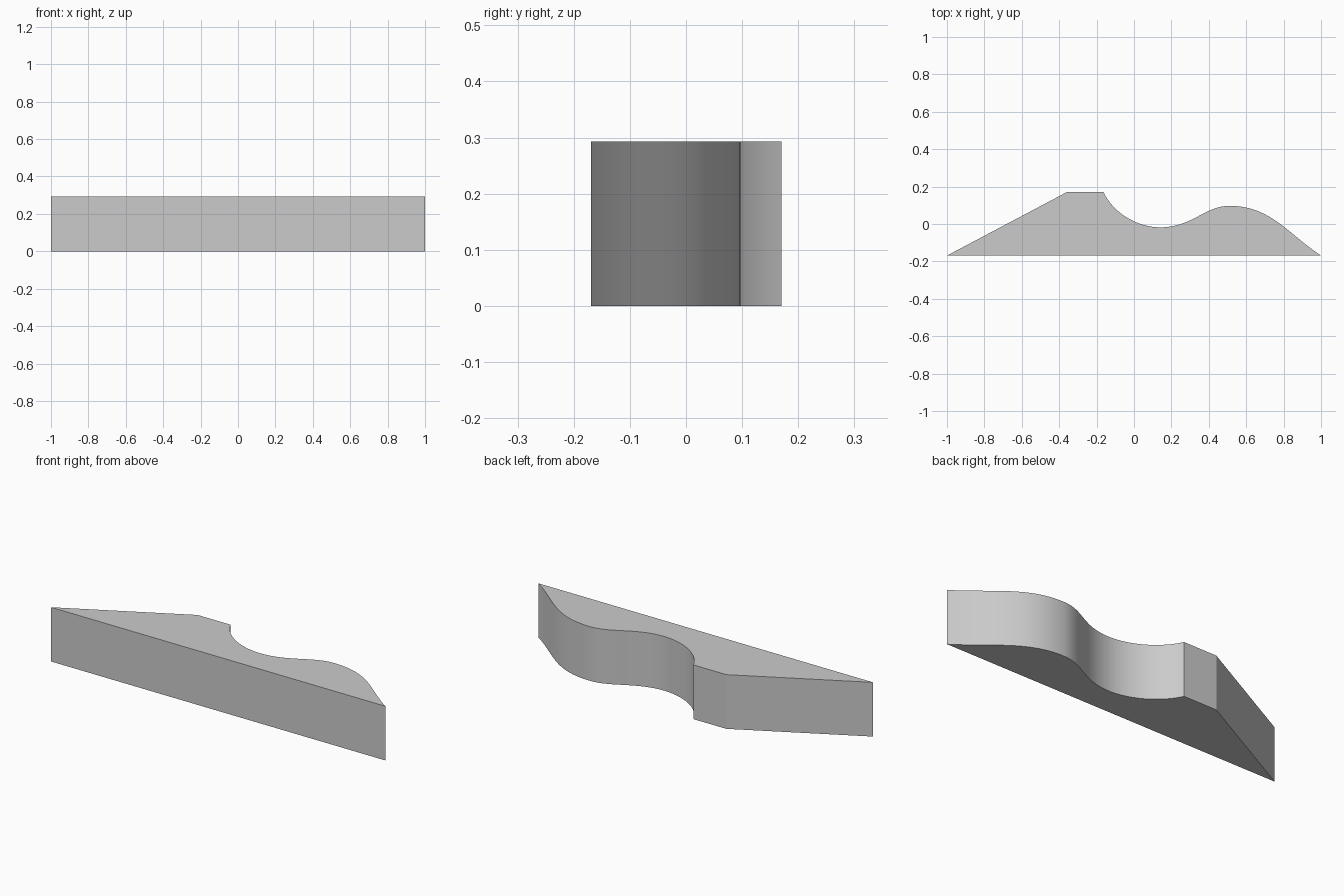
import bpy, bmesh, math
from mathutils import Vector
from mathutils.geometry import interpolate_bezier

cube = bpy.data.objects.get("Cube")
if cube:
    bpy.data.objects.remove(cube, do_unlink=True)

HEIGHT = 0.293

grey = bpy.data.materials.new("plain grey")
grey.use_nodes = True
colour = (0.6, 0.6, 0.6, 1)
grey.diffuse_color = colour
grey.node_tree.nodes["Principled BSDF"].inputs["Base Color"].default_value = colour

# Straight part of the outline: ramp and flat crest
outline = [Vector(p) for p in ((1, -0.169), (-1, -0.169), (-0.36, 0.17))]

# Hollow, rise and falling tail as joined curves
curves = [
    ((-0.163, 0.17), (-0.1, 0.04), (0.04, -0.018), (0.14, -0.018)),
    ((0.14, -0.018), (0.31, -0.018), (0.38, 0.097), (0.51, 0.097)),
    ((0.51, 0.097), (0.73, 0.097), (0.82, -0.05), (1, -0.169)),
]
for c in curves:
    a, h1, h2, b = map(Vector, c)
    outline += [Vector(p[:2]) for p in interpolate_bezier(a, h1, h2, b, 24)[:-1]]

# Extrude the outline upwards
bm = bmesh.new()
base = bm.faces.new([bm.verts.new((p.x, p.y, 0)) for p in outline])
top = bmesh.ops.extrude_face_region(bm, geom=[base], use_keep_orig=True)
bmesh.ops.translate(bm, vec=(0, 0, HEIGHT),
                    verts=[v for v in top["geom"] if isinstance(v, bmesh.types.BMVert)])
bmesh.ops.recalc_face_normals(bm, faces=bm.faces[:])
mesh = bpy.data.meshes.new("wavy_block")
bm.to_mesh(mesh)
bm.free()
mesh.materials.append(grey)

block = bpy.data.objects.new("wavy_block", mesh)
bpy.context.collection.objects.link(block)
bpy.ops.object.select_all(action="DESELECT")
block.select_set(True)
bpy.context.view_layer.objects.active = block
bpy.ops.object.shade_smooth_by_angle(angle=math.radians(25))
